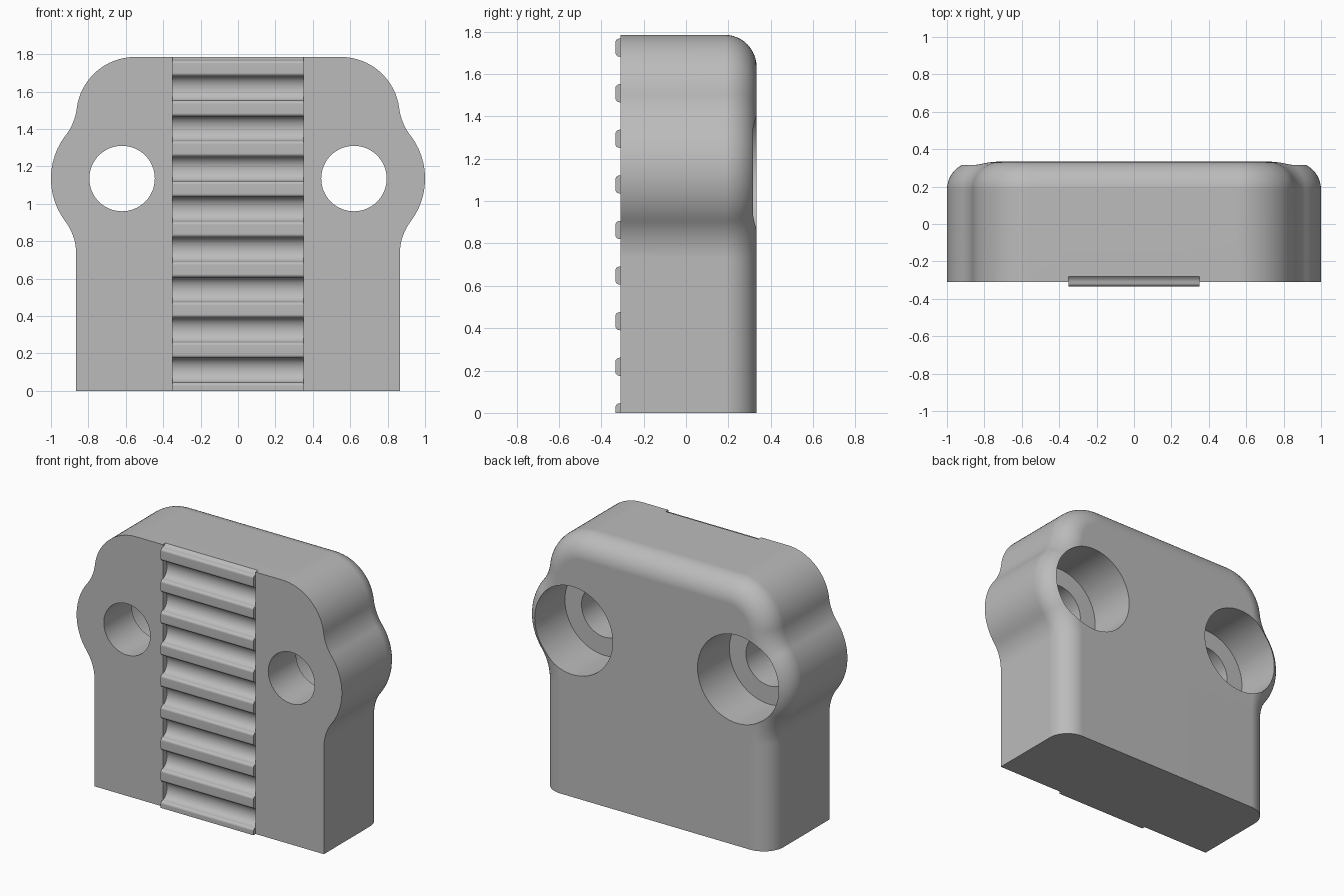
import bpy, bmesh, math
from math import sin, cos, pi, atan2, hypot

if "Cube" in bpy.data.objects:
    bpy.data.objects.remove(bpy.data.objects["Cube"])

HEIGHT, FRONT, BACK, FILLET = 1.785, -0.31, 0.333, 0.15
SIDE, STRIP = 0.865, 0.35
LOBE, LOBE_R = (0.62, 1.135), 0.38        # round ear around each screw hole
CORNER, CORNER_R = (0.55, 1.47), 0.315    # top corner
NECK_R = 0.295                            # hollow arcs above and below the ear
LOW_NECK = (SIDE + NECK_R, 0.73)
HIGH_NECK = (1.155, 1.546)

grey = bpy.data.materials.new("plain_grey")
grey.use_nodes = True
colour = (0.5, 0.5, 0.5, 1)
grey.diffuse_color = colour
grey.node_tree.nodes["Principled BSDF"].inputs["Base Color"].default_value = colour


def make_object(name, bm):
    bmesh.ops.recalc_face_normals(bm, faces=bm.faces)
    mesh = bpy.data.meshes.new(name)
    bm.to_mesh(mesh)
    bm.free()
    mesh.materials.append(grey)
    obj = bpy.data.objects.new(name, mesh)
    bpy.context.collection.objects.link(obj)
    return obj


def activate(obj):
    bpy.ops.object.select_all(action='DESELECT')
    obj.select_set(True)
    bpy.context.view_layer.objects.active = obj


def loft(name, rings):
    """Skin a list of equal point rings and cap both ends."""
    bm = bmesh.new()
    loops = [[bm.verts.new(p) for p in ring] for ring in rings]
    n = len(loops[0])
    for a, b in zip(loops, loops[1:]):
        for i in range(n):
            j = (i + 1) % n
            bm.faces.new((a[i], a[j], b[j], b[i]))
    bm.faces.new(loops[0])
    bm.faces.new(loops[-1])
    return make_object(name, bm)


def heading(a, b):
    return atan2(b[1] - a[1], b[0] - a[0])


def arc(centre, radius, start, end, steps):
    angles = [start + (end - start) * i / steps for i in range(steps + 1)]
    return [(centre[0] + radius * cos(a), centre[1] + radius * sin(a)) for a in angles]


def outline(inset):
    """Closed front outline, moved inwards except along the flat base."""
    low, high = heading(LOBE, LOW_NECK), heading(LOBE, HIGH_NECK)
    top = heading(CORNER, HIGH_NECK)
    half = [(SIDE - inset, 0)]
    half += arc(LOW_NECK, NECK_R + inset, pi, low + pi, 12)
    half += arc(LOBE, LOBE_R - inset, low, high, 24)[1:]
    half += arc(HIGH_NECK, NECK_R + inset, high + pi, top + pi, 12)[1:]
    half += arc(CORNER, CORNER_R - inset, top, pi / 2, 16)[1:]
    return half + [(-x, z) for x, z in reversed(half)]


def ring_at(y, inset):
    return [(x, y, z) for x, z in outline(inset)]


# Body with a rounded back edge
rings = [ring_at(FRONT, 0)]
for i in range(13):
    a = pi / 2 * i / 12
    rings.append(ring_at(BACK - FILLET + FILLET * sin(a), FILLET * (1 - cos(a))))
body = loft("clamp_body", rings)


def rod(name, x, radius, y0, y1):
    circle = arc((x, LOBE[1]), radius, 0, 2 * pi, 64)[:-1]
    return loft(name, [[(px, y, pz) for px, pz in circle] for y in (y0, y1)])


def block(name, half_width, y0, y1, z0, z1):
    return loft(name, [[(x, y0, z0), (x, y1, z0), (x, y1, z1), (x, y0, z1)]
                       for x in (-half_width, half_width)])


# Screw holes, wide recesses behind them, and the channel for the teeth
cutters = [block("channel_cutter", STRIP, -0.5, -0.25, -0.1, HEIGHT + 0.1)]
for x in (-LOBE[0], LOBE[0]):
    cutters.append(rod("recess_cutter", x, 0.3, -0.01, 0.5))
    cutters.append(rod("hole_cutter", x, 0.175, -0.5, 0.1))
activate(body)
for cutter in cutters:
    cutter.hide_render = True
    mod = body.modifiers.new("cut", 'BOOLEAN')
    mod.operation, mod.solver, mod.object = 'DIFFERENCE', 'EXACT', cutter
    bpy.ops.object.modifier_apply(modifier=mod.name)
    bpy.data.objects.remove(cutter)

# Toothed strip: rounded teeth with hollow valleys between them
PITCH, TOOTH, TIP, ROUND = 0.2153, 0.085, -0.333, 0.018
mid, dip = TIP + ROUND, 0.05
valley = (PITCH - TOOTH) / 2
profile = [(TIP, 0)]
for k in range(9):
    top = 0.045 + PITCH * k
    points = arc((mid, top - TOOTH + ROUND), ROUND, 1.5 * pi, pi, 5)
    points += arc((mid, top - ROUND), ROUND, pi, pi / 2, 5)
    points += [(mid + dip * sin(pi * i / 14), top + valley * (1 - cos(pi * i / 14)))
               for i in range(1, 14)]
    profile += [p for p in points if 0 < p[1] < HEIGHT - 0.001]
offset = (top + valley - HEIGHT) / valley
profile.append((mid + dip * math.sqrt(1 - offset ** 2), HEIGHT))
profile += [(-0.25, HEIGHT), (-0.25, 0)]
strip = loft("toothed_strip", [[(x, y, z) for y, z in profile] for x in (-STRIP, STRIP)])

# Smooth shading with crisp edges
for obj in (body, strip):
    activate(obj)
    bpy.ops.object.shade_smooth_by_angle(angle=math.radians(30))
    obj.modifiers.new("flat_face_normals", 'WEIGHTED_NORMAL').keep_sharp = True
